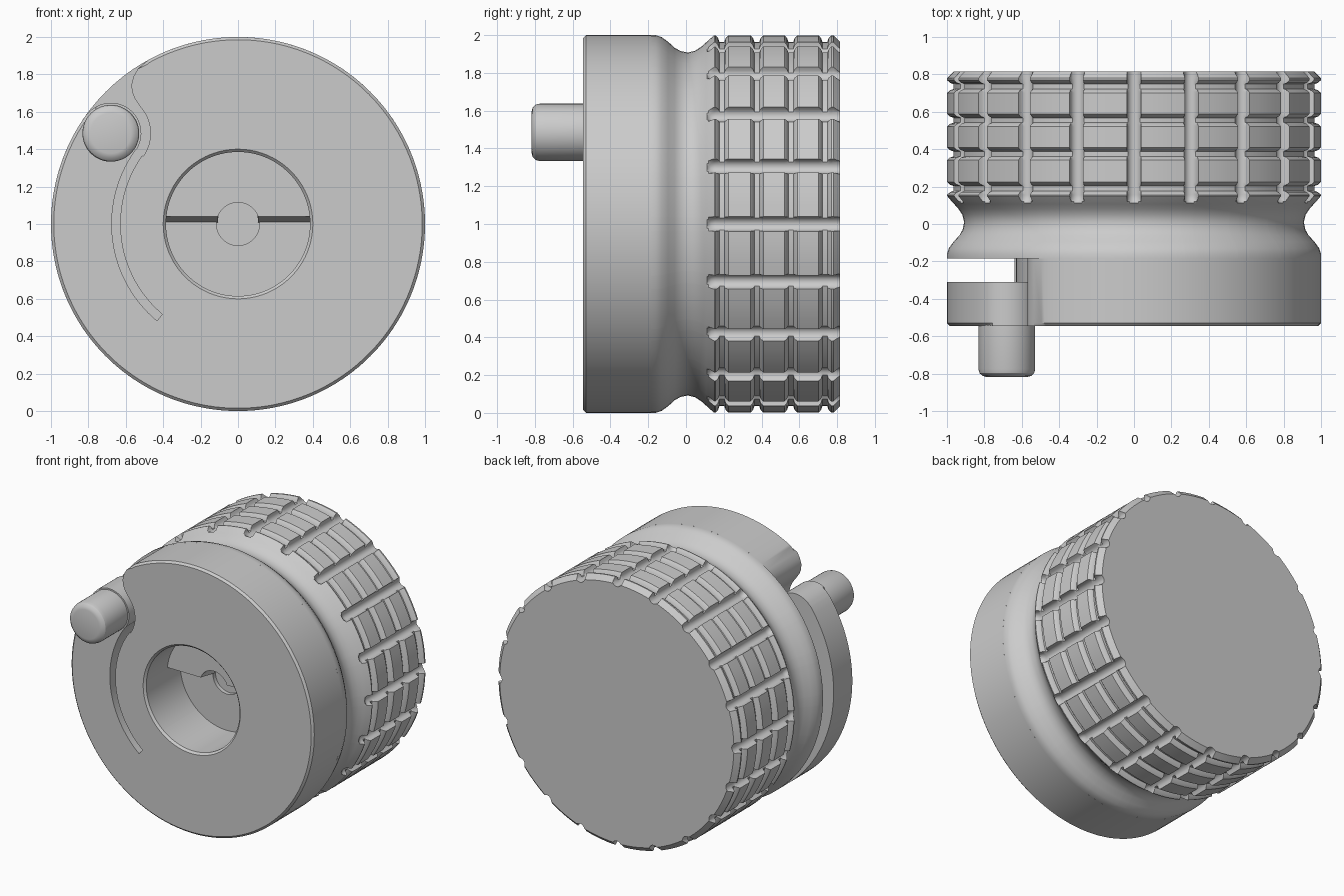
import bpy, bmesh
from math import radians, cos, sin, sqrt, hypot, pi

cube = bpy.data.objects.get("Cube")
if cube:
    bpy.data.objects.remove(cube)

grey = bpy.data.materials.new("plain grey")
grey.use_nodes = True
COLOUR = (0.6, 0.6, 0.6, 1)
grey.diffuse_color = COLOUR
grey.node_tree.nodes["Principled BSDF"].inputs["Base Color"].default_value = COLOUR

AXIS_Z = 1.0
FRONT, RIM, GAP, FLOOR, BACK = -0.545, -0.53, -0.185, -0.13, 0.815


def loft(name, rows, cap_start=True):
    """Skin closed loops of (x, y, height above axis) points; the last loop is capped."""
    bm = bmesh.new()
    loops = [[bm.verts.new((x, y, AXIS_Z + z)) for x, y, z in row] for row in rows]
    for a, b in zip(loops, loops[1:]):
        for i in range(len(a)):
            bm.faces.new((a[i - 1], a[i], b[i], b[i - 1]))
    bm.faces.new(loops[-1])
    if cap_start:
        bm.faces.new(loops[0])
    bmesh.ops.recalc_face_normals(bm, faces=bm.faces)
    mesh = bpy.data.meshes.new(name)
    bm.to_mesh(mesh)
    bm.free()
    mesh.materials.append(grey)
    obj = bpy.data.objects.new(name, mesh)
    bpy.context.collection.objects.link(obj)
    bpy.ops.object.select_all(action='DESELECT')
    obj.select_set(True)
    bpy.context.view_layer.objects.active = obj
    bpy.ops.object.shade_smooth_by_angle(angle=radians(30))


def arc(radius, start, end, steps=24, centre=(0, 0)):
    angles = [radians(start + (end - start) * i / steps) for i in range(steps + 1)]
    return [(centre[0] + radius * cos(a), centre[1] + radius * sin(a)) for a in angles]


def at_depth(outline, y):
    return [(x, y, z) for x, z in outline]


def scaled(outline, radius):
    """Move every outline point along its own direction to a fixed radius."""
    return [(x * radius / hypot(x, z), z * radius / hypot(x, z)) for x, z in outline]


def chamfered(outline):
    """Pull in only the points that lie on the outer rim."""
    return [(x * 0.985, z * 0.985) if hypot(x, z) > 0.99 else (x, z) for x, z in outline]


# Grip body: waist groove, ringed grip and chamfered back
profile = [(GAP, 0.5), (GAP, 1.0), (-0.16, 1.0), (-0.13, 0.99), (-0.095, 0.965),
           (-0.06, 0.933), (-0.03, 0.916), (0.01, 0.908), (0.05, 0.918), (0.08, 0.938),
           (0.105, 0.96), (0.112, 0.967), (0.12, 0.974), (0.132, 0.985), (0.15, 1.0)]
for ring in (0.19, 0.375, 0.555, 0.735):
    for offset, r in ((-0.034, 1.0), (-0.02, 0.985), (-0.013, 0.965),
                      (0.013, 0.965), (0.02, 0.985), (0.034, 1.0)):
        profile.append((ring + offset, r))
profile += [(0.78, 1.0), (BACK, 0.965)]

# Lengthwise round-bottomed notches, denser columns across each notch
COUNT, NOTCH, NOTCH_AXIS, NOTCH_START = 20, 0.038, 0.985, 0.145
half = [0.012, 0.024, 0.033, 0.0373, 0.0385, 0.095]
offsets = [-d for d in reversed(half)] + [0] + half + [pi / COUNT]


def notched(r, y, offset):
    depth = NOTCH ** 2 - offset ** 2 - max(0, NOTCH_START - y) ** 2
    return min(r, NOTCH_AXIS - sqrt(depth)) if depth > 0 else r


rows = []
for y, r in profile:
    row = []
    for i in range(COUNT):
        for d in offsets:
            a, rr = 2 * pi * i / COUNT + d, notched(r, y, d)
            row.append((rr * cos(a), y, rr * sin(a)))
    rows.append(row)
loft("grip_body", rows, cap_start=False)

# Front housing: rim cut away around the lever, with a stepped round pocket
PIN = (-0.68, 0.485)
TIP, ROOT = 144.5, 230
outline = arc(0.63, ROOT, TIP) + arc(0.212, TIP - 180, 42, 16, PIN)
outline += [(-0.553, 0.672), (-0.566, 0.705), (-0.57, 0.745),
            (-0.558, 0.79), (-0.535, 0.83), (-0.495, 0.865)]
outline += arc(1.0, 118.5, ROOT + 0.3 - 360, 84)
rows = [at_depth(outline, GAP), at_depth(outline, RIM), at_depth(chamfered(outline), FRONT)]
for y, r in ((FRONT, 0.40), (RIM, 0.385), (FLOOR, 0.385), (FLOOR, 0.115), (-0.10, 0.115)):
    rows.append(at_depth(scaled(outline, r), y))
loft("front_housing", rows, cap_start=False)

# Curved lever arm with a round tip, free of the housing except at its root
lever = arc(1.0, ROOT + 0.3, TIP, 30) + arc(0.163, TIP - 5, TIP - 175, 24, PIN)
lever += arc(0.675, TIP, ROOT + 0.3, 30)
loft("lever_arm", [at_depth(lever, -0.31), at_depth(lever, RIM),
                   at_depth(chamfered(lever), FRONT)])

# Handle pin with a rounded end
loft("handle_pin", [at_depth(arc(r, 0, 352.5, 47, PIN), y) for y, r in
                    ((-0.5, 0.152), (-0.775, 0.152), (-0.797, 0.146),
                     (-0.812, 0.13), (-0.818, 0.108))])

# Half-round shelf inside the pocket, with a sloped lower edge
shelf = arc(0.386, 6, 174, 40) + arc(0.115, 160, 20)
lower = [(x, z - 0.03 if z < 0.045 else z) for x, z in shelf]
loft("pocket_shelf", [at_depth(shelf, -0.285), at_depth(lower, FLOOR + 0.005)])
